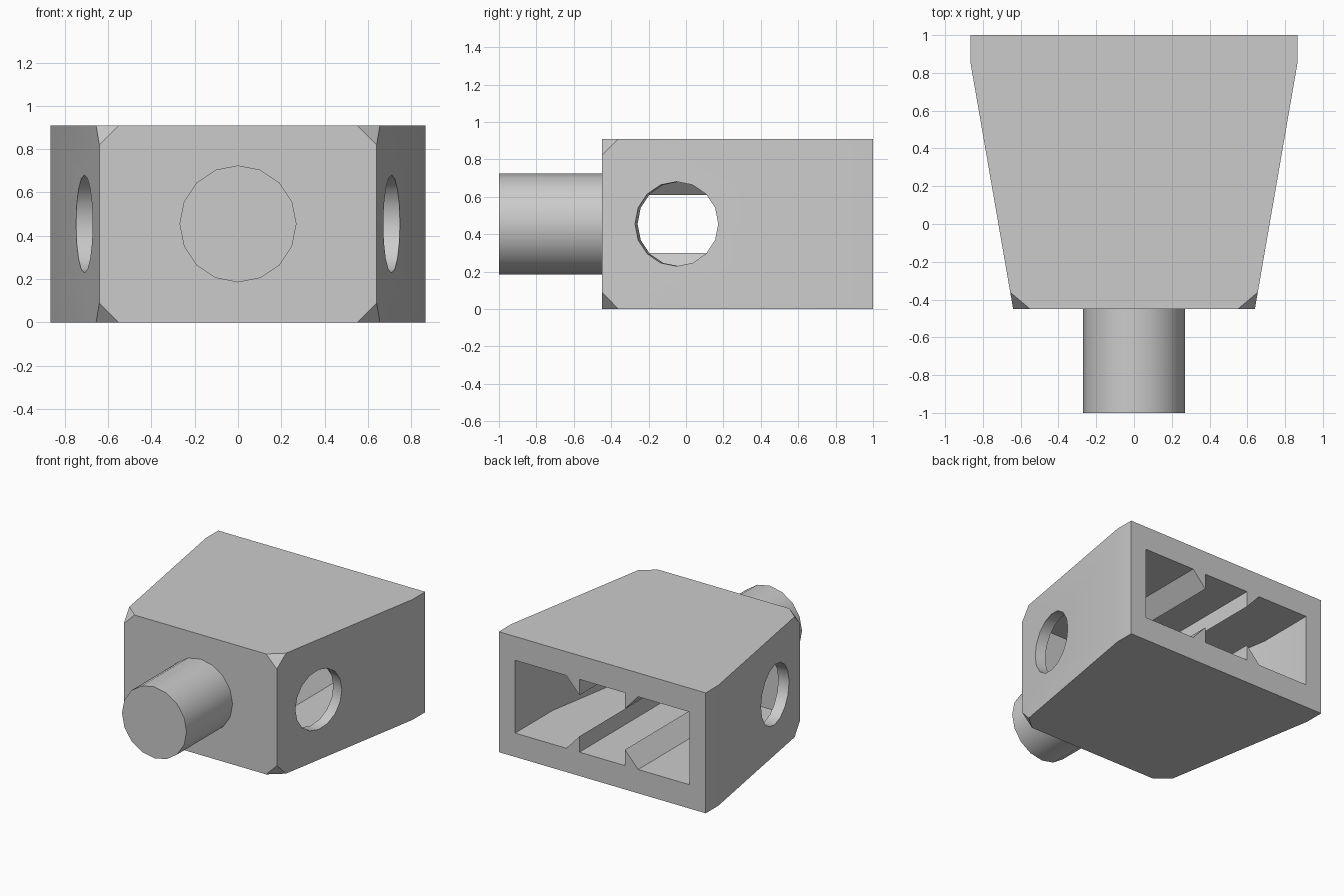
import bpy, bmesh, math
from mathutils import Vector, Matrix

cube = bpy.data.objects.get("Cube")
if cube:
    bpy.data.objects.remove(cube)

grey = bpy.data.materials.new("plain grey")
grey.use_nodes = True
grey.diffuse_color = (0.6, 0.6, 0.6, 1)
grey.node_tree.nodes["Principled BSDF"].inputs["Base Color"].default_value = (0.6, 0.6, 0.6, 1)

HEIGHT = 0.91
MID = HEIGHT / 2
FRONT, BACK = -0.45, 1.0
FLOOR, CEILING = 0.18, HEIGHT - 0.18


def make(name, bm):
    bmesh.ops.recalc_face_normals(bm, faces=bm.faces)
    mesh = bpy.data.meshes.new(name)
    bm.to_mesh(mesh)
    bm.free()
    mesh.materials.append(grey)
    ob = bpy.data.objects.new(name, mesh)
    bpy.context.collection.objects.link(ob)
    return ob


def prism(points, offset):
    """Extrude a flat outline along a vector."""
    bm = bmesh.new()
    face = bm.faces.new([bm.verts.new(p) for p in points])
    new = bmesh.ops.extrude_face_region(bm, geom=[face])["geom"]
    verts = [v for v in new if isinstance(v, bmesh.types.BMVert)]
    bmesh.ops.translate(bm, verts=verts, vec=offset)
    return bm


def tapered(half_outline, z0, z1):
    """Mirror a half plan outline across x and extrude it upwards."""
    plan = half_outline + [(-x, y) for x, y in reversed(half_outline)]
    return prism([(x, y, z0) for x, y in plan], (0, 0, z1 - z0))


def cylinder(name, radius, depth, centre, axis):
    """Sixteen-sided cylinder with a corner at the top."""
    bm = bmesh.new()
    axis = Vector(axis).normalized()
    up = Vector((0, 0, 1))
    frame = Matrix((up, axis.cross(up), axis)).transposed().to_4x4()
    bmesh.ops.create_cone(bm, cap_ends=True, segments=16, radius1=radius, radius2=radius,
                          depth=depth, matrix=Matrix.Translation(centre) @ frame)
    return make(name, bm)


def smooth(ob):
    bpy.ops.object.select_all(action="DESELECT")
    ob.select_set(True)
    bpy.context.view_layer.objects.active = ob
    bpy.ops.object.shade_smooth_by_angle(angle=math.radians(30))


def cut(ob, cutter):
    mod = ob.modifiers.new("cut", "BOOLEAN")
    mod.operation, mod.solver, mod.object = "DIFFERENCE", "EXACT", cutter
    bpy.ops.object.select_all(action="DESELECT")
    ob.select_set(True)
    bpy.context.view_layer.objects.active = ob
    bpy.ops.object.modifier_apply(modifier=mod.name)
    bpy.data.objects.remove(cutter)


# Tapered housing with the four front corners clipped
bm = tapered([(0.64, FRONT), (0.865, 0.85), (0.865, BACK)], 0, HEIGHT)
bmesh.ops.bevel(bm, geom=[v for v in bm.verts if v.co.y < FRONT + 0.01], offset=0.09,
                affect="VERTICES", segments=1, profile=0.5)
body = make("housing", bm)

# Hollow, open at the back
cut(body, make("cavity_cutter", tapered([(0.58, -0.32), (0.728, 0.55), (0.728, BACK + 0.1)],
                                        FLOOR, CEILING)))

# Round holes square to the slanted sides
slope = 0.225 / 1.3
for side in (1, -1):
    cut(body, cylinder("hole_cutter", 0.226, 0.4, (side * 0.708, -0.05, MID), (side, -slope, 0)))
smooth(body)

# Ribs on the floor and ceiling: upright inside, sloping outside
for side, label in ((1, "left"), (-1, "right")):
    for z, rise, level in ((FLOOR, 0.12, "lower"), (CEILING, -0.12, "upper")):
        outline = [(side * 0.19, -0.32, z), (side * 0.30, -0.32, z), (side * 0.19, -0.32, z + rise)]
        make(f"{level}_{label}_rib", prism(outline, (0, BACK + 0.32, 0)))

# Round peg at the front
peg = cylinder("peg", 0.27, 0.6, (0, -0.7, MID), (0, -1, 0))
smooth(peg)
